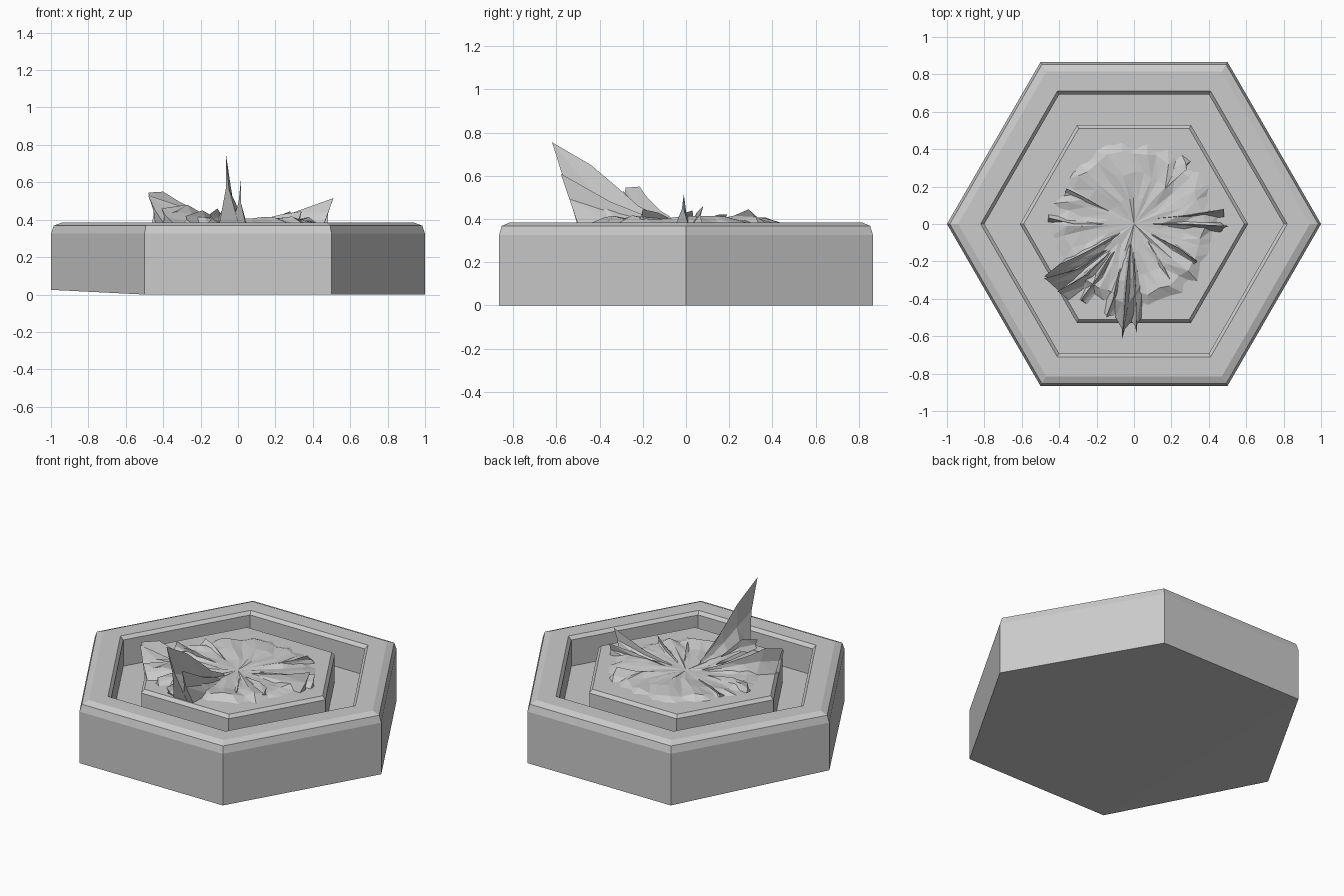
import bpy, bmesh, math, random
from mathutils import Vector

if "Cube" in bpy.data.objects:
    bpy.data.objects.remove(bpy.data.objects["Cube"])

random.seed(4)
TOP = 0.385


def finish(bm, name):
    bmesh.ops.recalc_face_normals(bm, faces=bm.faces)
    me = bpy.data.meshes.new(name)
    bm.to_mesh(me)
    bm.free()
    ob = bpy.data.objects.new(name, me)
    bpy.context.collection.objects.link(ob)
    return ob


# Hexagonal tile with rounded rim, deep channel and raised centre
profile = [(1, 0), (1, .325), (.985, .368), (.94, TOP), (.82, TOP), (.80, .365),
           (.80, .20), (.61, .20), (.61, .365), (.59, TOP)]
bm = bmesh.new()
rings = [[bm.verts.new((r * math.cos(k * math.pi / 3), r * math.sin(k * math.pi / 3), z))
          for k in range(6)] for r, z in profile]
for a, b in zip(rings, rings[1:]):
    for k in range(6):
        bm.faces.new((a[k], a[(k + 1) % 6], b[(k + 1) % 6], b[k]))
bm.faces.new(rings[-1])
bm.faces.new(rings[0][::-1])
rings[0][3].co.z = .025          # chipped bottom corner
bmesh.ops.triangulate(bm, faces=[f for f in bm.faces if rings[0][3] in f.verts and len(f.verts) == 6])
finish(bm, "hex_tile")

# Low crumpled ground fan radiating from the centre
bm = bmesh.new()
N = 36
centre = bm.verts.new((0, 0, TOP + .004))
prev = None
for r, amp in ((.14, .012), (.27, .022), (.38, .028), (.47, 0)):
    ring = []
    for k in range(N):
        t = 2 * math.pi * (k + random.uniform(-.25, .25)) / N
        rr = r * random.uniform(.93, 1.05)
        z = TOP + .004 + random.uniform(0, amp) if amp else TOP - .015
        ring.append(bm.verts.new((rr * math.cos(t), rr * math.sin(t), z)))
    for k in range(N):
        j = (k + 1) % N
        if prev:
            bm.faces.new((prev[k], ring[k], ring[j]))
            bm.faces.new((prev[k], ring[j], prev[j]))
        else:
            bm.faces.new((centre, ring[k], ring[j]))
    prev = ring
bm.faces.new(prev[::-1])
finish(bm, "ground_fan")


def shard(name, ridge, start, end, width):
    """Faceted wedge: a rising ridge line above a leaf-shaped foot."""
    bm = bmesh.new()
    a, b = Vector((*start, TOP - .01)), Vector((*end, TOP - .01))
    side = Vector((a.y - b.y, b.x - a.x, 0)).normalized()
    n = len(ridge)
    rows = []
    for i, p in enumerate(ridge):
        t = i / (n - 1)
        w = width * (.2 + .8 * math.sin(math.pi * min(t * .75 + .05, 1)))
        c = a.lerp(b, t)
        top = Vector(p)
        left = c + side * w * random.uniform(.85, 1.15)
        right = c - side * w * random.uniform(.85, 1.15)
        pinch = side * w * .35
        pts = [left, (left + top) / 2 - pinch, top, (right + top) / 2 + pinch, right]
        rows.append([bm.verts.new(q) for q in pts])
    for r, s in zip(rows, rows[1:]):
        for k in range(5):
            j = (k + 1) % 5
            bm.faces.new((r[k], s[k], s[j]))
            bm.faces.new((r[k], s[j], r[j]))
    bm.faces.new(rows[0])
    bm.faces.new(rows[-1][::-1])
    finish(bm, name)


# Tall front spike with a smaller companion
shard("tall_spike", [(-.02, -.12, .41), (-.03, -.22, .46), (-.04, -.31, .54),
                     (-.05, -.44, .65), (-.065, -.62, .755)], (-.02, -.10), (-.045, -.50), .075)
shard("tall_spike_side", [(0, -.2, .42), (.01, -.35, .48), (.015, -.58, .61)],
      (0, -.16), (0, -.50), .055)
shard("tall_spike_foot", [(-.08, -.25, .41), (-.11, -.40, .46), (-.15, -.50, .43)],
      (-.06, -.2), (-.13, -.48), .06)

# Left cluster
shard("left_shard_long", [(-.08, -.05, .395), (-.20, -.12, .44), (-.32, -.18, .50), (-.40, -.215, .55),
                          (-.48, -.28, .545)], (-.05, -.04), (-.42, -.29), .055)
shard("left_shard_outer", [(-.17, -.15, .41), (-.30, -.24, .47), (-.48, -.29, .53)],
      (-.12, -.12), (-.42, -.33), .06)
shard("left_shard_front", [(-.15, -.17, .41), (-.27, -.28, .48), (-.41, -.36, .46)],
      (-.10, -.12), (-.37, -.38), .07)
shard("left_shard_low", [(-.12, -.16, .41), (-.19, -.28, .45), (-.28, -.40, .42)],
      (-.08, -.12), (-.27, -.42), .055)

# Right cluster
shard("right_shard_long", [(.1, 0, .395), (.30, 0, .44), (.51, -.01, .515)], (.06, 0), (.46, -.02), .04)
shard("right_shard_upper", [(.12, .03, .395), (.32, .05, .43), (.48, .08, .46)],
      (.08, .02), (.48, .05), .035)
shard("right_shard_lower", [(.1, -.06, .395), (.24, -.13, .43), (.34, -.20, .445)],
      (.07, -.04), (.32, -.21), .05)
shard("right_shard_low", [(.08, -.1, .395), (.16, -.23, .41), (.22, -.35, .40)],
      (.06, -.08), (.21, -.35), .05)

# Small rear ridges
shard("rear_right_ridge", [(.1, .12, .395), (.2, .22, .415), (.28, .29, .445)],
      (.08, .1), (.28, .36), .06)
shard("rear_left_ridge", [(-.14, .07, .395), (-.28, .15, .42), (-.36, .19, .42)],
      (-.1, .05), (-.37, .16), .05)
shard("left_ridge", [(-.15, 0, .395), (-.32, .0, .43), (-.45, .03, .44)],
      (-.1, 0), (-.46, .03), .04)
